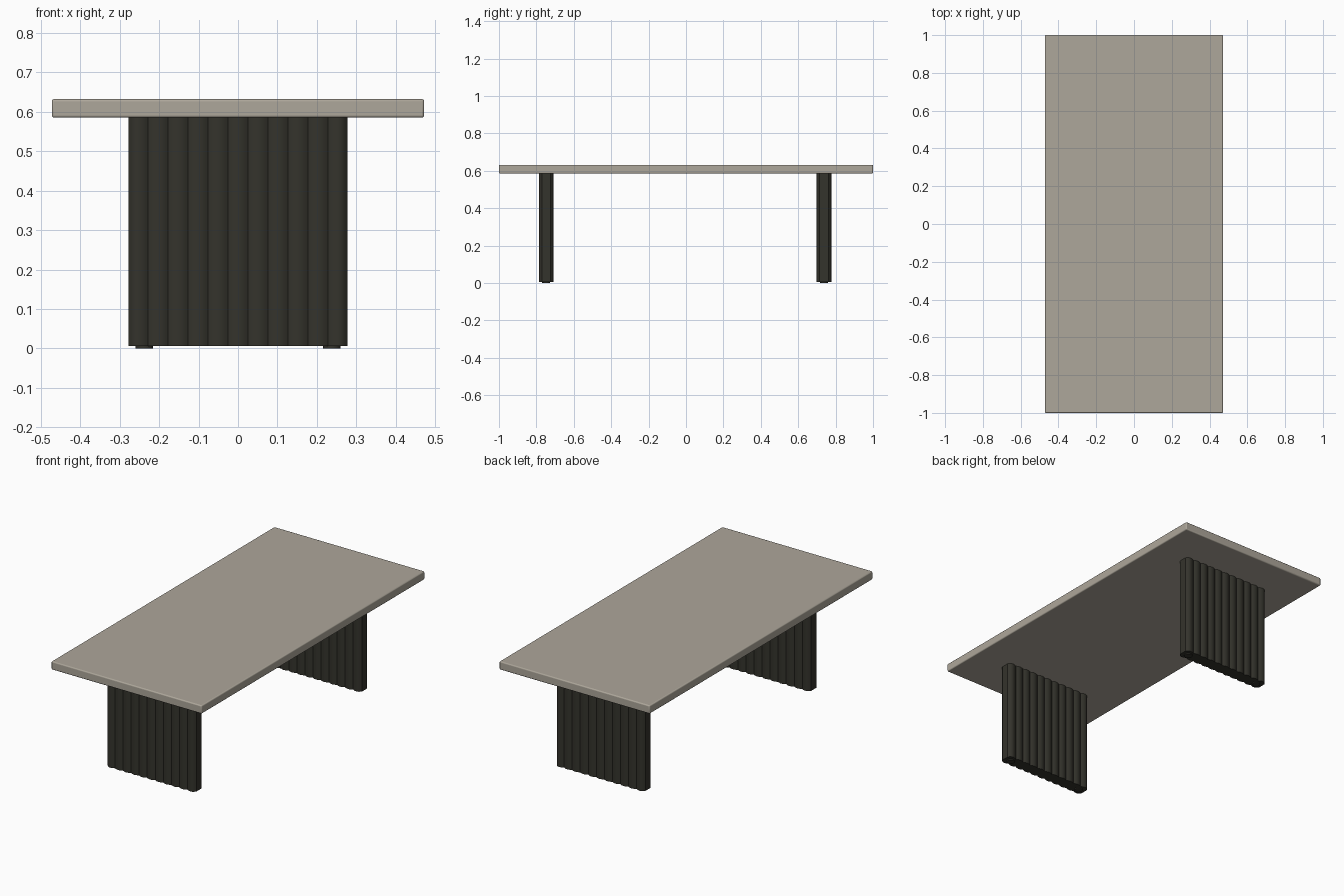
import bpy, bmesh, math

if "Cube" in bpy.data.objects:
    bpy.data.objects.remove(bpy.data.objects["Cube"])

def material(name, color):
    m = bpy.data.materials.new(name)
    m.diffuse_color = (*color, 1.0)
    m.use_nodes = True
    m.node_tree.nodes["Principled BSDF"].inputs["Base Color"].default_value = m.diffuse_color
    return m

stone = material("warm_grey_top", (0.42, 0.385, 0.325))
dark = material("dark_brown_black", (0.034, 0.033, 0.025))

def finish(bm, name, mat, bevel=0.0, segments=3):
    bmesh.ops.recalc_face_normals(bm, faces=bm.faces)
    me = bpy.data.meshes.new(name)
    bm.to_mesh(me)
    bm.free()
    ob = bpy.data.objects.new(name, me)
    bpy.context.collection.objects.link(ob)
    me.materials.append(mat)
    if bevel:
        b = ob.modifiers.new("soft_edges", 'BEVEL')
        b.width = bevel
        b.segments = segments
        b.limit_method = 'ANGLE'
        b.angle_limit = math.radians(60)
    bpy.ops.object.select_all(action='DESELECT')
    ob.select_set(True)
    bpy.context.view_layer.objects.active = ob
    bpy.ops.object.shade_smooth_by_angle(angle=math.radians(35))
    return ob

def prism(bm, outline, z0, z1):
    face = bm.faces.new([bm.verts.new((x, y, z0)) for x, y in outline])
    r = bmesh.ops.extrude_face_region(bm, geom=[face])
    for v in r["geom"]:
        if isinstance(v, bmesh.types.BMVert):
            v.co.z = z1

# Table top
bm = bmesh.new()
prism(bm, [(-0.472, -1), (0.472, -1), (0.472, 1), (-0.472, 1)], 0.585, 0.632)
finish(bm, "table_top", stone, 0.006)

# Fluted panel outline: convex reeds along both broad faces
HALF_W, HALF_T, REEDS, STEPS, DEPTH = 0.278, 0.039, 11, 8, 0.009
pitch = 2 * HALF_W / REEDS
side = []
for i in range(REEDS * STEPS + 1):
    u = (i % STEPS) / STEPS * 2 - 1
    drop = DEPTH * u * u
    x = -HALF_W + i * pitch / STEPS
    edge = max(0.0, 1 - (HALF_W - abs(x)) / (pitch * 0.4))
    side.append((x, -HALF_T + drop + 0.007 * edge ** 2))
outline = side + [(-x, -y) for x, y in side]

for label, cy in (("front", -0.748), ("back", 0.738)):
    # Leg panel
    bm = bmesh.new()
    prism(bm, [(x, y + cy) for x, y in outline], 0.006, 0.587)
    finish(bm, label + "_leg_panel", dark)
    # Small glide feet
    for s, sx in (("left", -1), ("right", 1)):
        bm = bmesh.new()
        ring = [(sx * 0.238 + 0.022 * math.cos(a * math.pi / 12),
                 cy + 0.022 * math.sin(a * math.pi / 12)) for a in range(24)]
        prism(bm, ring, 0.0, 0.008)
        finish(bm, f"{label}_{s}_foot", dark)
